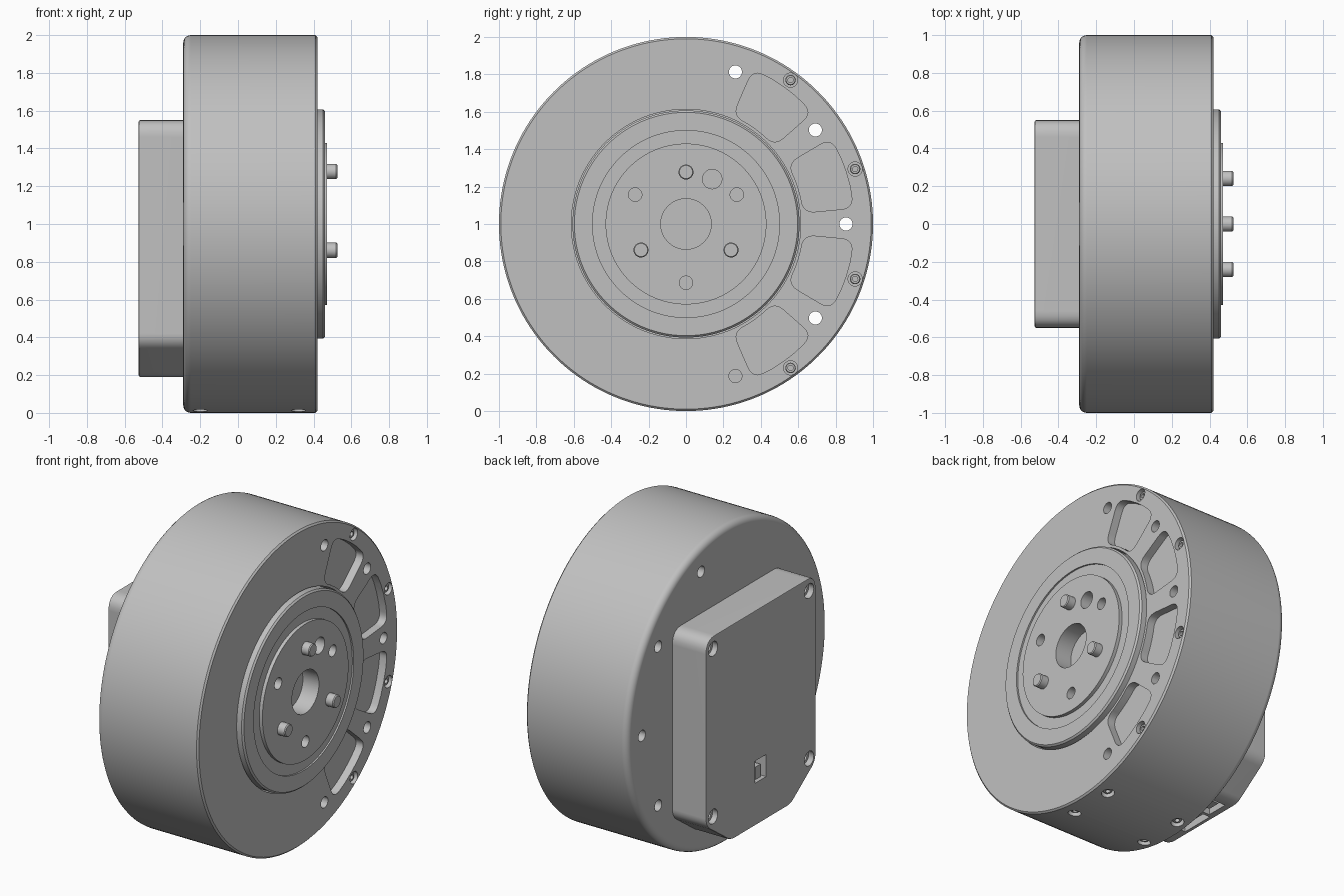
import bpy, bmesh
from math import radians, sin, cos, pi
from mathutils import Matrix, Vector

if "Cube" in bpy.data.objects:
    bpy.data.objects.remove(bpy.data.objects["Cube"])

metal = bpy.data.materials.new("satin grey metal")
metal.use_nodes = True
GREY = (0.53, 0.53, 0.53, 1)
metal.diffuse_color = GREY
metal.node_tree.nodes["Principled BSDF"].inputs["Base Color"].default_value = GREY

AXIS_HEIGHT = 1.0  # all shapes are drawn around the x axis, then raised


def place(r, ang, x=0):
    """Matrix at radius r and angle ang (degrees from +y), x still axial."""
    return Matrix.Rotation(radians(ang), 4, 'X') @ Matrix.Translation((x, r, 0))


def at(y, z, x=0):
    return Matrix.Translation((x, y, z - AXIS_HEIGHT))


def lathe(bm, profile, mat=Matrix(), steps=32):
    """Spin (x, radius) points around the local x axis; both ends closed."""
    pts = [(profile[0][0], 0)] + list(profile) + [(profile[-1][0], 0)]
    tmp = bmesh.new()
    vs = [tmp.verts.new((x, 0, -r)) for x, r in pts]
    es = [tmp.edges.new(p) for p in zip(vs, vs[1:])]
    bmesh.ops.spin(tmp, geom=vs + es, cent=(0, 0, 0), axis=(1, 0, 0),
                   angle=2 * pi, steps=steps, use_merge=True)
    bmesh.ops.remove_doubles(tmp, verts=tmp.verts, dist=1e-5)
    merge(bm, tmp, mat)


def prism(bm, outline, x0, x1, mat=Matrix()):
    """Extrude a (y, z) outline from x0 to x1."""
    tmp = bmesh.new()
    face = tmp.faces.new([tmp.verts.new((x0, y, z)) for y, z in outline])
    ext = bmesh.ops.extrude_face_region(tmp, geom=[face], use_keep_orig=True)
    top = [v for v in ext["geom"] if isinstance(v, bmesh.types.BMVert)]
    bmesh.ops.translate(tmp, verts=top, vec=(x1 - x0, 0, 0))
    merge(bm, tmp, mat)


def merge(bm, tmp, mat):
    tmp.transform(mat)
    bmesh.ops.recalc_face_normals(tmp, faces=tmp.faces)
    me = bpy.data.meshes.new("temp")
    tmp.to_mesh(me)
    tmp.free()
    bm.from_mesh(me)
    bpy.data.meshes.remove(me)


def rounded(corners, n=6):
    """Outline from (y, z, cut) corners, each eased over its cut length."""
    out = []
    for i, (y, z, cut) in enumerate(corners):
        p = Vector((y, z))
        if not cut:
            out.append(p)
            continue
        a = p + (Vector(corners[i - 1][:2]) - p).normalized() * cut
        b = p + (Vector(corners[(i + 1) % len(corners)][:2]) - p).normalized() * cut
        for k in range(n + 1):
            t = k / n
            out.append(a * (1 - t) ** 2 + p * 2 * t * (1 - t) + b * t * t)
    return out


def rect(y0, y1, z0, z1):
    return [(y0, z0), (y1, z0), (y1, z1), (y0, z1)]


def finish(name, bm, cutter=None, bevel=0):
    me = bpy.data.meshes.new(name)
    bm.to_mesh(me)
    bm.free()
    me.materials.append(metal)
    ob = bpy.data.objects.new(name, me)
    ob.location.z = AXIS_HEIGHT
    bpy.context.collection.objects.link(ob)
    bpy.ops.object.select_all(action='DESELECT')
    ob.select_set(True)
    bpy.context.view_layer.objects.active = ob
    if bevel:
        mod = ob.modifiers.new("edge", 'BEVEL')
        mod.width, mod.segments, mod.angle_limit = bevel, 2, radians(50)
        bpy.ops.object.modifier_apply(modifier=mod.name)
    if cutter:
        cme = bpy.data.meshes.new("cutter")
        cutter.to_mesh(cme)
        cutter.free()
        cob = bpy.data.objects.new("cutter", cme)
        cob.location.z = AXIS_HEIGHT
        cob.hide_render = True
        bpy.context.collection.objects.link(cob)
        bpy.context.view_layer.update()
        mod = ob.modifiers.new("cut", 'BOOLEAN')
        mod.operation, mod.solver, mod.object = 'DIFFERENCE', 'EXACT', cob
        bpy.ops.object.modifier_apply(modifier=mod.name)
        bpy.data.objects.remove(cob)
    bpy.ops.object.shade_smooth_by_angle(angle=radians(30))
    ob.modifiers.new("normals", 'WEIGHTED_NORMAL').keep_sharp = True
    return ob


BACK, FRONT = -0.29, 0.42
TURN = Matrix.Rotation(radians(90), 4, 'Z')  # local x becomes radial

# Housing: drum with a filleted back rim and a seat for the flange
body = bmesh.new()
fillet = [(BACK + 0.04 - 0.04 * cos(t * pi / 10), 0.96 + 0.04 * sin(t * pi / 10))
          for t in range(6)]
lathe(body, fillet + [(0.41, 1), (FRONT, 0.99), (FRONT, 0.613), (0.3, 0.613)], steps=160)

cuts = bmesh.new()
HALF = 12.6
pocket = []
for r, angles in ((0.9, (-HALF, -5, 0, 5, HALF)), (0.63, (HALF, 5, 0, -5, -HALF))):
    for a in angles:
        pocket.append((r * cos(radians(a)), r * sin(radians(a)),
                       0.065 if abs(a) == HALF else 0))
pocket = rounded(pocket)
screw_spots = []
for k in range(10):
    ang = 36 * k
    prism(cuts, pocket, FRONT - 0.05, FRONT + 0.1, place(0, ang + 18))
    # the two lowest mounting holes are blind
    depth = 0.12 if ang in (252, 288) else BACK - 0.1
    lathe(cuts, [(depth, 0.035), (FRONT + 0.1, 0.035)], place(0.855, ang))
    if ang + 18 != 270:
        screw_spots.append(place(0.951, ang + 18, FRONT))
for x in (-0.2, 0.32):
    for side in (-8.6, 8.6):
        screw_spots.append(place(1, 270 + side, x) @ TURN)
for spot in screw_spots:
    lathe(cuts, [(-0.06, 0.038), (0.05, 0.038)], spot, 24)
finish("housing", body, cuts)

# Socket-head screws sunk in the front rim and the underside
screws = bmesh.new()
for spot in screw_spots:
    lathe(screws, [(-0.08, 0.028), (-0.02, 0.028), (-0.015, 0.024),
                   (-0.015, 0.014), (-0.04, 0.014)], spot, 18)
finish("housing_screws", screws)

# Output flange with a ring groove, raised centre and bolt holes
flange = bmesh.new()
lathe(flange, [(0.29, 0.607), (0.45, 0.607), (0.46, 0.597), (0.46, 0.5), (0.45, 0.5),
               (0.45, 0.43), (0.472, 0.43)], steps=128)
cuts = bmesh.new()
lathe(cuts, [(0.36, 0.135), (0.6, 0.135)], steps=64)
for ang in (30, 150, 270):
    lathe(cuts, [(0.4, 0.036), (0.6, 0.036)], place(0.314, ang))
lathe(cuts, [(0.4, 0.052), (0.6, 0.052)], at(0.14, 1.24))
finish("output_flange", flange, cuts)

# Drive pins
pins = bmesh.new()
for ang in (90, 210, 330):
    lathe(pins, [(0.42, 0.04), (0.52, 0.04), (0.526, 0.035)], place(0.278, ang))
finish("drive_pins", pins)

# Rear electronics cover with clipped lower corners
cover = bmesh.new()
right = [(0.55, 0.55, 0.09), (0.55, -0.63, 0.05), (0.30, -0.81, 0.04)]
outline = right + [(-y, z, c) for y, z, c in reversed(right)]
prism(cover, rounded(outline), -0.526, BACK + 0.01)
cuts = bmesh.new()
for y in (-0.48, 0.48):
    for z in (0.41, 1.47):
        lathe(cuts, [(-0.6, 0.046), (-0.49, 0.046), (-0.49, 0.028), (-0.4, 0.028)], at(y, z))
prism(cuts, rect(-0.05, 0.06, 0.46, 0.6), -0.6, -0.45, at(0, 0))
prism(cuts, rect(-0.14, 0.08, 0.1, 0.24), -0.5, -0.45, at(0, 0))
prism(cuts, rect(0.1, 0.24, 0.1, 0.24), -0.48, -0.38, at(0, 0))
finish("rear_cover", cover, cuts, bevel=0.01)

# Connector blocks inside the cover's openings
plugs = bmesh.new()
prism(plugs, rect(-0.03, 0.02, 0.45, 0.54), -0.5, -0.44, at(0, 0))
prism(plugs, rect(0.13, 0.21, 0.205, 0.25), -0.455, -0.405, at(0, 0))
finish("connectors", plugs)
